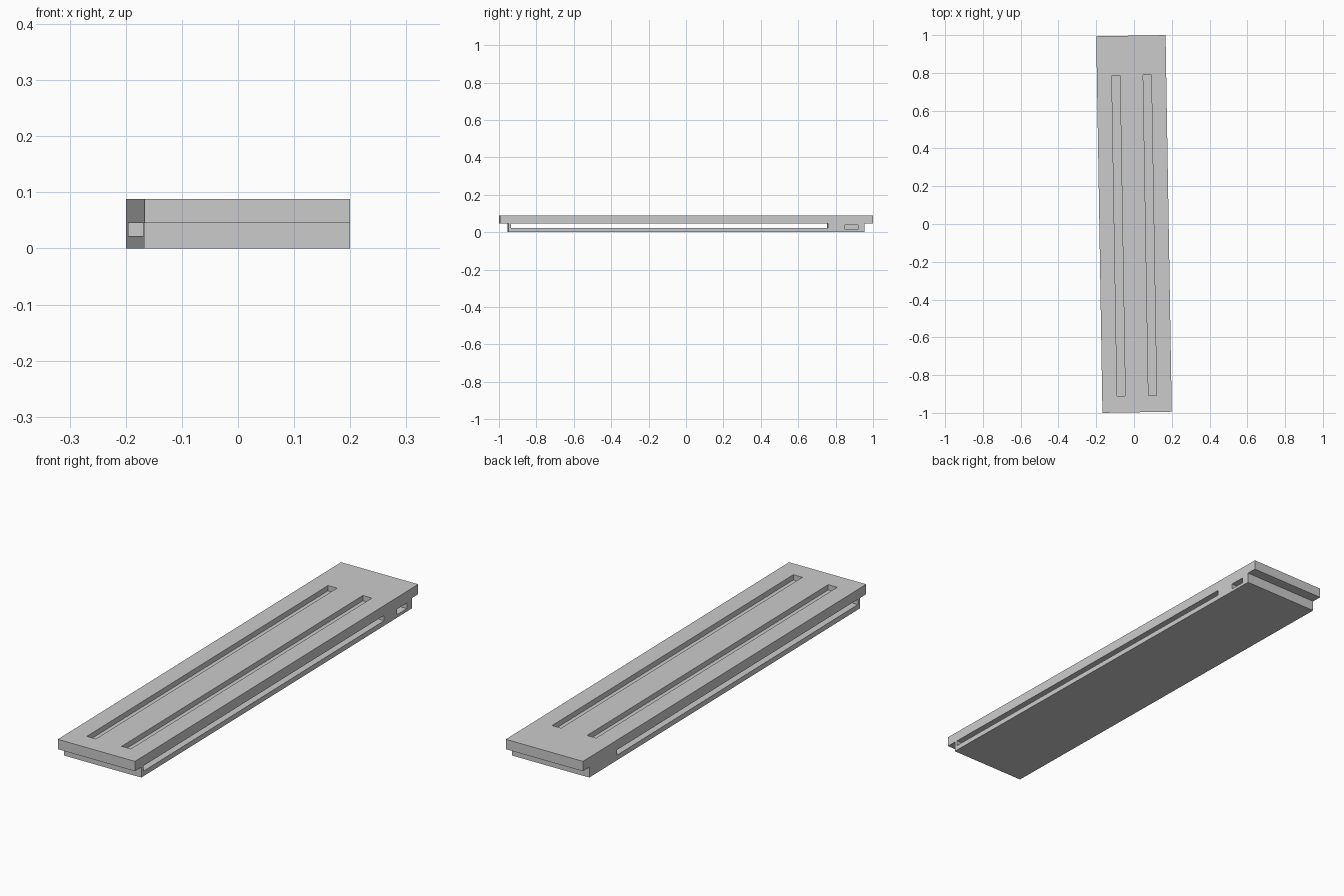
import bpy
import math

if "Cube" in bpy.data.objects:
    bpy.data.objects.remove(bpy.data.objects["Cube"])

ANGLE = math.radians(0.945)   # the whole model is turned slightly about z
W = 0.367                     # plank width


def box(name, x, y, z):
    """Axis-aligned box from (min, max) ranges."""
    bpy.ops.mesh.primitive_cube_add(size=1)
    ob = bpy.context.object
    ob.name = name
    ob.location = [(a + b) / 2 for a, b in (x, y, z)]
    ob.scale = [b - a for a, b in (x, y, z)]
    bpy.ops.object.transform_apply(location=True, rotation=False, scale=True)
    return ob


def cut(target, x, y, z):
    """Subtract a box from the target and remove the cutter."""
    cutter = box("cutter", x, y, z)
    cutter.hide_render = True
    mod = target.modifiers.new("cut", 'BOOLEAN')
    mod.operation = 'DIFFERENCE'
    mod.solver = 'EXACT'
    mod.object = cutter
    bpy.context.view_layer.objects.active = target
    bpy.ops.object.modifier_apply(modifier=mod.name)
    bpy.data.objects.remove(cutter, do_unlink=True)


# Top plate with two long shallow grooves
top = box("top_plate", (-W / 2, W / 2), (-0.997, 0.997), (0.045, 0.088))
for side in (-1, 1):
    cx = side * 0.083
    cut(top, (cx - 0.0215, cx + 0.0215), (-0.91, 0.788), (0.065, 0.12))

# Lower body: long slot right through the width, small pocket on the right side
body = box("lower_body", (-W / 2, W / 2), (-0.952, 0.952), (0, 0.045))
cut(body, (-0.3, 0.3), (-0.938, 0.757), (0.022, 0.08))
cut(body, (W / 2 - 0.06, 0.3), (0.847, 0.917), (0.013, 0.037))

for ob in (top, body):
    ob.rotation_euler.z = ANGLE
